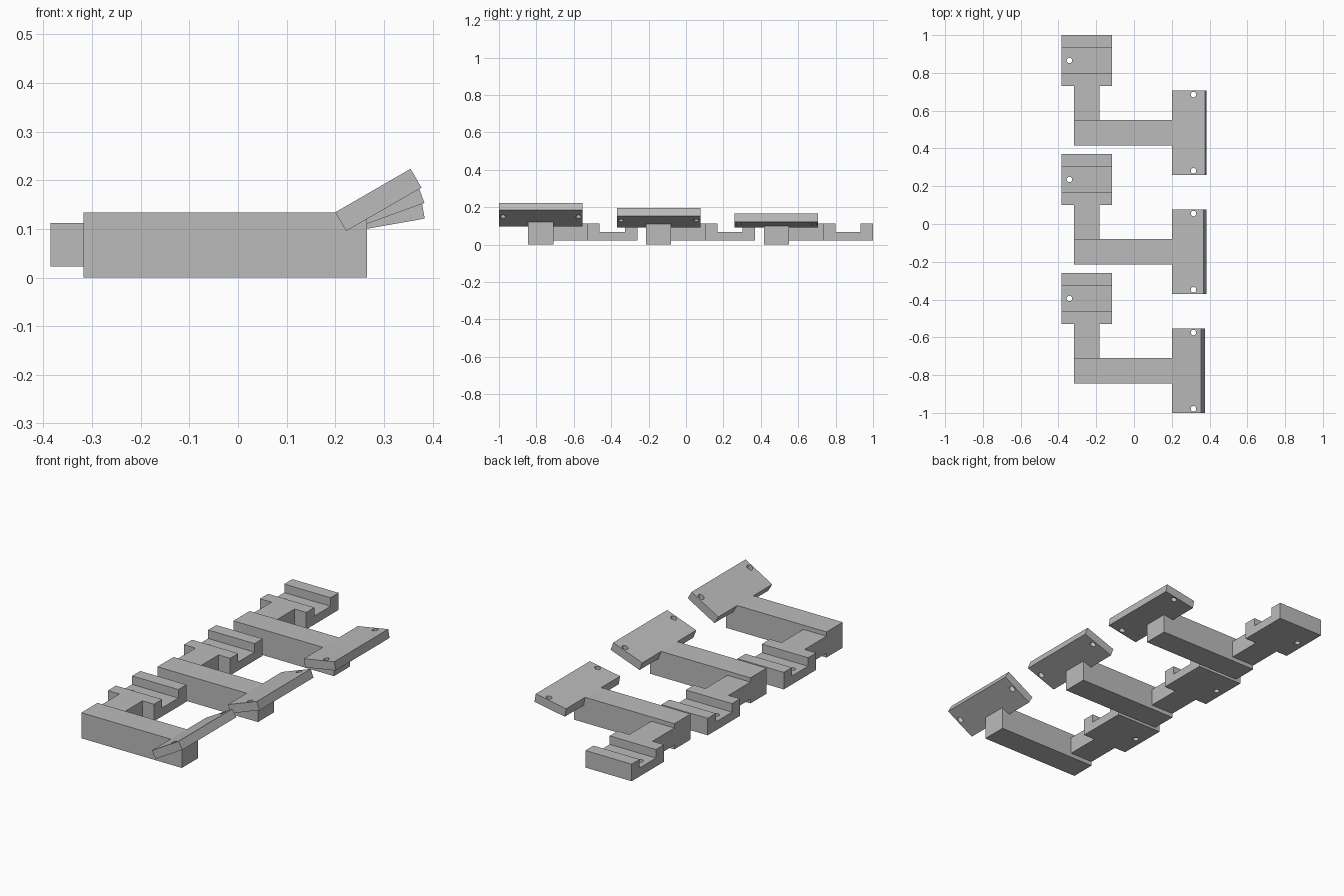
import bpy, bmesh, math
from mathutils import Matrix

if "Cube" in bpy.data.objects:
    bpy.data.objects.remove(bpy.data.objects["Cube"])

U = 0.0447          # base module of the bracket
PITCH = 0.63        # spacing between brackets

grey = bpy.data.materials.new("plain grey")
grey.diffuse_color = (0.5, 0.5, 0.5, 1)
grey.use_nodes = True
grey.node_tree.nodes["Principled BSDF"].inputs["Base Color"].default_value = grey.diffuse_color


def prism(name, profile, axis, lo, hi):
    """Extrude a closed 2D profile along x (profile y,z) or y (profile x,z)."""
    bm = bmesh.new()
    place = (lambda a, b: (lo, a, b)) if axis == "x" else (lambda a, b: (a, lo, b))
    face = bm.faces.new([bm.verts.new(place(a, b)) for a, b in profile])
    ext = bmesh.ops.extrude_face_region(bm, geom=[face])
    d = hi - lo
    bmesh.ops.translate(bm, verts=[v for v in ext["geom"] if isinstance(v, bmesh.types.BMVert)],
                        vec=(d, 0, 0) if axis == "x" else (0, d, 0))
    bmesh.ops.recalc_face_normals(bm, faces=bm.faces)
    mesh = bpy.data.meshes.new(name)
    bm.to_mesh(mesh)
    bm.free()
    mesh.materials.append(grey)
    ob = bpy.data.objects.new(name, mesh)
    bpy.context.collection.objects.link(ob)
    return ob


def rect(a0, b0, a1, b1):
    return [(a0, b0), (a1, b0), (a1, b1), (a0, b1)]


def drill(ob, points):
    """Cut vertical screw holes through a part."""
    bm = bmesh.new()
    for x, y in points:
        bmesh.ops.create_cone(bm, cap_ends=True, segments=20, radius1=0.0145, radius2=0.0145,
                              depth=0.8, matrix=Matrix.Translation((x, y, 0.1)))
    mesh = bpy.data.meshes.new("hole_cutter")
    bm.to_mesh(mesh)
    bm.free()
    mesh.materials.append(grey)
    cutter = bpy.data.objects.new("hole_cutter", mesh)
    bpy.context.collection.objects.link(cutter)
    cutter.hide_render = True
    cutter.hide_set(True)
    mod = ob.modifiers.new("holes", "BOOLEAN")
    mod.operation, mod.solver, mod.object = "DIFFERENCE", "EXACT", cutter


for i, tilt in enumerate((30, 20, 10)):
    y0 = -1 + PITCH * i
    n = f"_{i + 1}"
    bar0, bar1 = y0 + 3.5 * U, y0 + 6.5 * U
    head0, head1 = y0 + 0.74 - 6 * U, y0 + 0.74
    c, s = math.cos(math.radians(tilt)), math.sin(math.radians(tilt))
    px, pz = 0.2, 3 * U

    # long arm, its end finishing under the tilted plate
    end = 0.265
    seam = lambda x: pz - 0.5 * U * c + (x - px - 0.5 * U * s) * s / c
    prism("arm" + n, [(-0.318, 0), (end, 0), (end, seam(end)), (px + 0.5 * U * s, seam(px + 0.5 * U * s)),
                      (px, pz), (-0.318, pz)], "y", bar0, bar1)

    # tilted mounting plate with a screw hole near each end
    plate = prism("tilted_plate" + n,
                  [(px, pz), (px + U * s, pz - U * c),
                   (px + U * s + 4 * U * c, pz - U * c + 4 * U * s),
                   (px + 4 * U * c, pz + 4 * U * s)], "y", y0, y0 + 10 * U)
    drill(plate, [(0.315, y0 + 0.022), (0.315, y0 + 10 * U - 0.022)])

    # neck joining the arm to the clamp head
    lo, mid, hi = 0.5 * U, 1.5 * U, 2.5 * U
    prism("neck" + n, rect(bar1, lo, head0, hi), "x", -0.318, -0.318 + 3 * U)

    # clamp head with a channel across it
    a, b = head0 + 1.5 * U, head1 - 1.5 * U
    head = prism("channel_head" + n,
                 [(head0, lo), (head1, lo), (head1, hi), (b, hi), (b, mid),
                  (a, mid), (a, hi), (head0, hi)], "x", -0.385, -0.385 + 6 * U)
    drill(head, [(-0.342, (a + b) / 2)])
